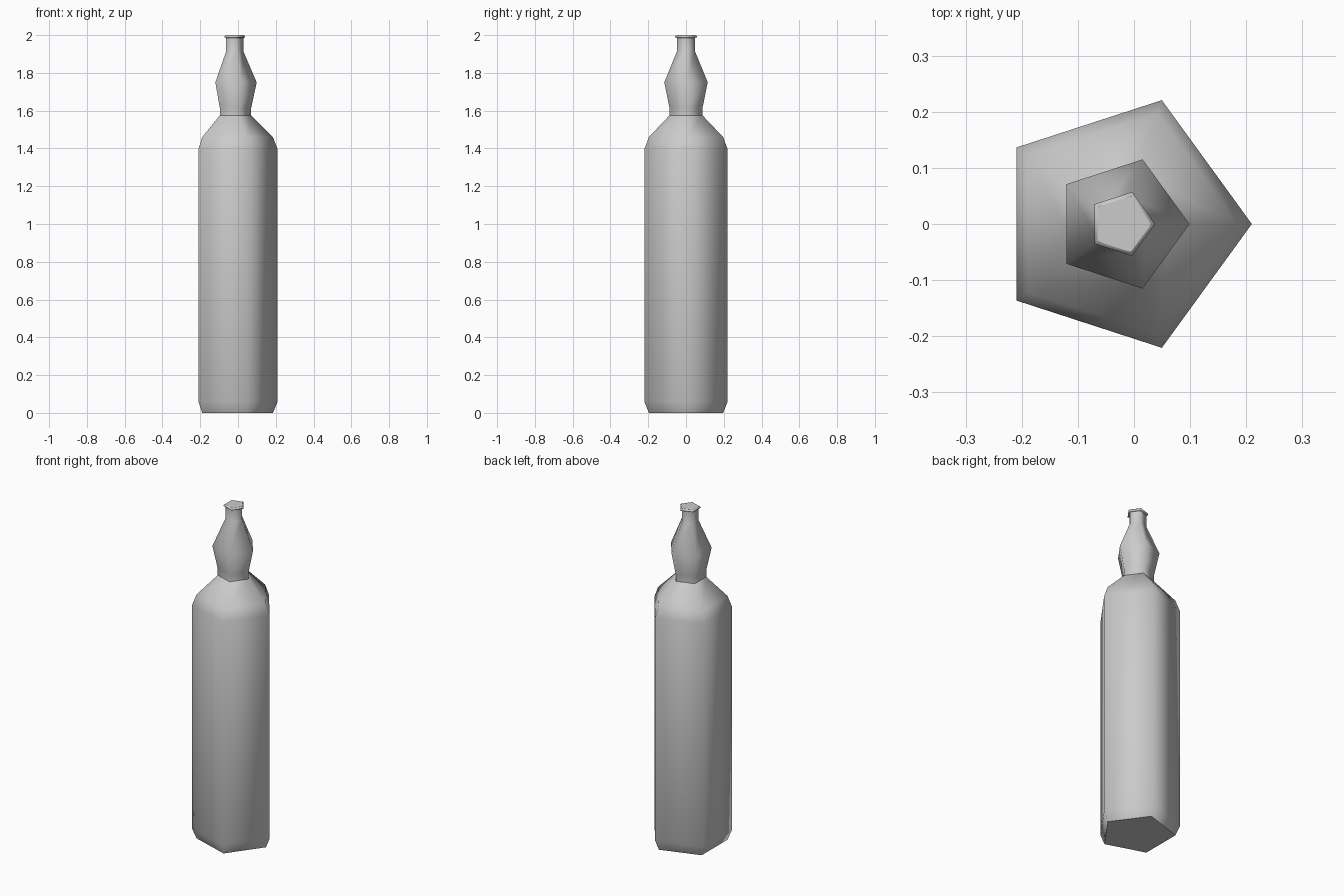
import bpy
import bmesh
from math import cos, sin, tau

cube = bpy.data.objects.get("Cube")
if cube:
    bpy.data.objects.remove(cube)

SIDES = 5
CENTRE_X = -0.022

grey = bpy.data.materials.new("plain grey")
grey.use_nodes = True
colour = (0.6, 0.6, 0.6, 1)
grey.diffuse_color = colour
grey.node_tree.nodes["Principled BSDF"].inputs["Base Color"].default_value = colour


def lathe(name, profile, cap_bottom=False, cap_top=False):
    """Five-sided turned part from (radius, height) pairs, smooth walls, flat caps."""
    bm = bmesh.new()
    rings = [[bm.verts.new((CENTRE_X + r * cos(tau * i / SIDES), r * sin(tau * i / SIDES), z))
              for i in range(SIDES)] for r, z in profile]
    for low, high in zip(rings, rings[1:]):
        for i in range(SIDES):
            j = (i + 1) % SIDES
            bm.faces.new((low[i], low[j], high[j], high[i])).smooth = True
    caps = []
    if cap_bottom:
        caps.append(bm.faces.new(rings[0][::-1]))
    if cap_top:
        caps.append(bm.faces.new(rings[-1]))
    for cap in caps:
        for edge in cap.edges:
            edge.smooth = False
    mesh = bpy.data.meshes.new(name)
    bm.to_mesh(mesh)
    bm.free()
    mesh.materials.append(grey)
    obj = bpy.data.objects.new(name, mesh)
    bpy.context.collection.objects.link(obj)
    return obj


# Long body with chamfered foot and sloping shoulder
lathe("bottle_body", [(0.207, 0), (0.232, 0.06), (0.232, 1.395),
                      (0.207, 1.46), (0.092, 1.575)], cap_bottom=True)

# Bulging neck
lathe("bottle_neck", [(0.092, 1.575), (0.092, 1.615), (0.121, 1.75),
                      (0.05, 1.915), (0.05, 1.985)])

# Flared lip and flat stopper
lathe("bottle_lip", [(0.05, 1.985), (0.06, 1.988), (0.06, 1.995), (0.0525, 2.0)],
      cap_top=True)
